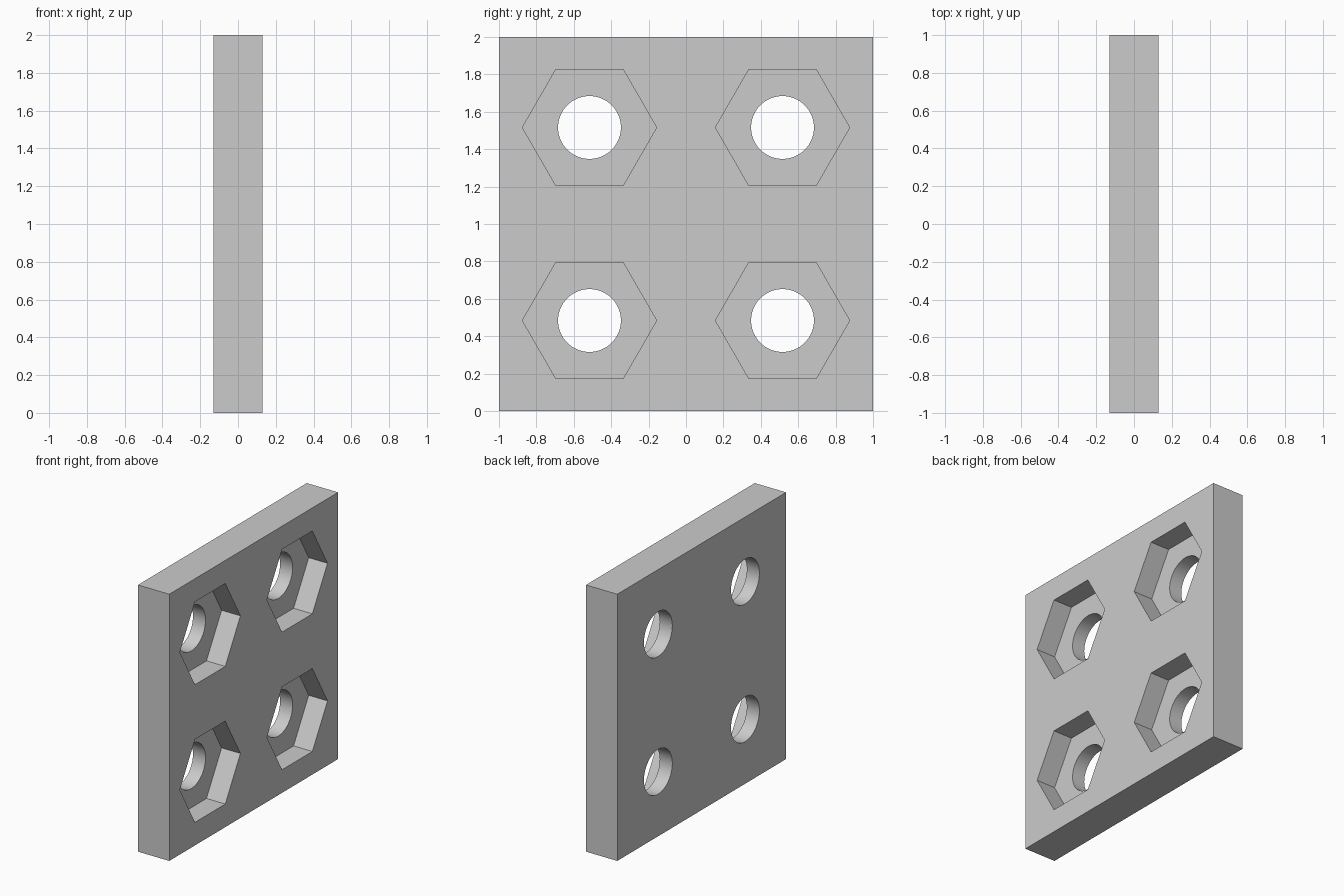
import bpy
import bmesh
from math import pi, radians
from mathutils import Matrix

THICK, SIDE = 0.26, 2.0
SPACING = 0.516                      # hole offset from the plate centre
POCKET_DEPTH = 0.156
HEX_RADIUS, BOLT_RADIUS = 0.359, 0.168

if "Cube" in bpy.data.objects:
    bpy.data.objects.remove(bpy.data.objects["Cube"], do_unlink=True)

# Single grey material
grey = bpy.data.materials.new("plain grey")
grey.use_nodes = True
colour = (0.6, 0.6, 0.6, 1)
grey.diffuse_color = colour
grey.node_tree.nodes["Principled BSDF"].inputs["Base Color"].default_value = colour


def make_object(name, bm):
    mesh = bpy.data.meshes.new(name)
    bm.to_mesh(mesh)
    bm.free()
    obj = bpy.data.objects.new(name, mesh)
    bpy.context.collection.objects.link(obj)
    return obj


def prism_cutter(name, radius, sides, x_min, x_max):
    """Four prisms along x, one at each hole position."""
    bm = bmesh.new()
    turn = Matrix.Rotation(pi / 2, 4, 'Y')
    for y in (-SPACING, SPACING):
        for z in (-SPACING, SPACING):
            place = Matrix.Translation(((x_min + x_max) / 2, y, SIDE / 2 + z))
            bmesh.ops.create_cone(bm, cap_ends=True, segments=sides,
                                  radius1=radius, radius2=radius,
                                  depth=x_max - x_min, matrix=place @ turn)
    obj = make_object(name, bm)
    obj.hide_render = True
    return obj


# Square plate
bm = bmesh.new()
bmesh.ops.create_cube(bm, size=1, matrix=Matrix.Translation((0, 0, SIDE / 2))
                      @ Matrix.Diagonal((THICK, SIDE, SIDE, 1)))
plate = make_object("mounting_plate", bm)
plate.data.materials.append(grey)

# Hexagonal nut pockets on the +x face and round bolt holes right through
half = THICK / 2
cutters = [
    prism_cutter("nut_pocket_cutter", HEX_RADIUS, 6, half - POCKET_DEPTH, half + 0.1),
    prism_cutter("bolt_hole_cutter", BOLT_RADIUS, 64, -half - 0.1, half + 0.1),
]
bpy.ops.object.select_all(action='DESELECT')
bpy.context.view_layer.objects.active = plate
plate.select_set(True)
for cutter in cutters:
    mod = plate.modifiers.new(cutter.name, 'BOOLEAN')
    mod.operation = 'DIFFERENCE'
    mod.solver = 'EXACT'
    mod.object = cutter
    bpy.ops.object.modifier_apply(modifier=mod.name)
    bpy.data.objects.remove(cutter, do_unlink=True)

# Smooth bolt hole walls, crisp edges elsewhere
bpy.ops.object.shade_smooth_by_angle(angle=radians(30))
